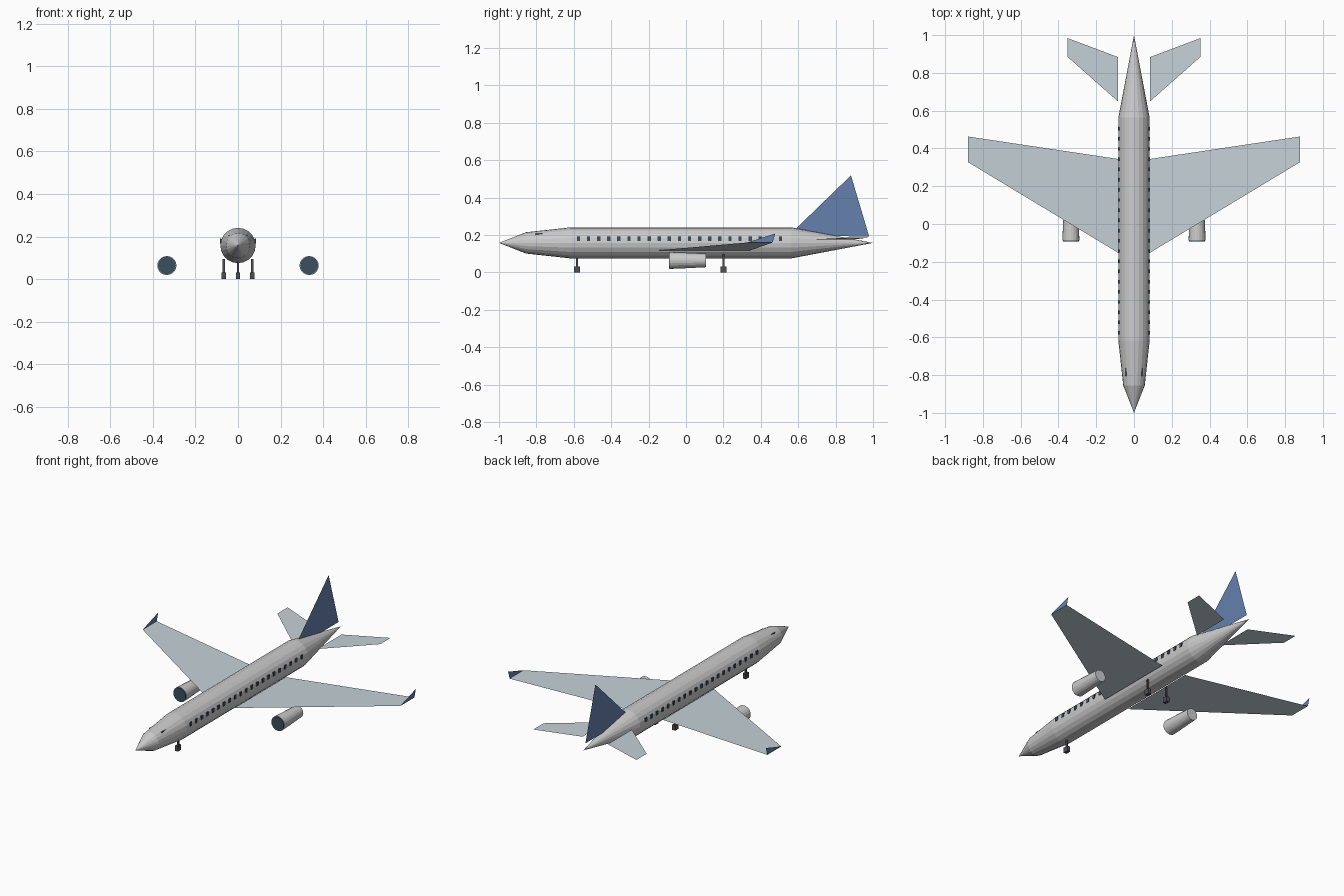
import bpy, math

if "Cube" in bpy.data.objects:
    bpy.data.objects.remove(bpy.data.objects["Cube"])


def material(name, rgb):
    m = bpy.data.materials.new(name)
    m.diffuse_color = (*rgb, 1)
    m.use_nodes = True
    m.node_tree.nodes["Principled BSDF"].inputs["Base Color"].default_value = m.diffuse_color
    return m


WING = material("wing_grey", (0.56, 0.64, 0.68))
BLUE = material("tail_blue", (0.13, 0.22, 0.42))
GLASS = material("dark_glass", (0.04, 0.08, 0.11))
DARK = material("gear_dark", (0.08, 0.08, 0.09))


def make(name, verts, faces, mat=None):
    me = bpy.data.meshes.new(name)
    me.from_pydata(verts, [], faces)
    if mat:
        me.materials.append(mat)
    ob = bpy.data.objects.new(name, me)
    bpy.context.collection.objects.link(ob)
    return ob


def lathe(name, profile, x, z, n, mat=None):
    """Revolve (y, radius) points about a lengthwise axis; blunt ends get caps."""
    verts, faces, rings = [], [], []
    for y, r in profile:
        count = n if r > 0 else 1
        rings.append([len(verts) + i for i in range(count)])
        for i in range(count):
            a = 2 * math.pi * i / n
            verts.append((x + r * math.cos(a), y, z + r * math.sin(a)))
    for a, b in zip(rings, rings[1:]):
        for i in range(n):
            j = (i + 1) % n
            quad = [a[i % len(a)], b[i % len(b)], b[j % len(b)], a[j % len(a)]]
            faces.append(list(dict.fromkeys(quad)))
    if len(rings[0]) > 1:
        faces.append(rings[0])
    if len(rings[-1]) > 1:
        faces.append(rings[-1][::-1])
    return make(name, verts, faces, mat)


def box(name, centre, size, mat):
    bpy.ops.mesh.primitive_cube_add(size=1, location=centre)
    ob = bpy.context.object
    ob.name = name
    ob.scale = size
    ob.data.materials.append(mat)
    return ob


def sheet(name, pts, side, mat):
    """Flat single-surface panel, mirrored by side, facing up or outward."""
    order = list(range(len(pts)))
    return make(name, [(side * x, y, z) for x, y, z in pts],
                [order if side > 0 else order[::-1]], mat)


# Fuselage and tail fin
AXIS = 0.158
lathe("fuselage", [(-1, 0), (-0.855, 0.057), (-0.617, 0.083), (0.563, 0.083), (1, 0)],
      0, AXIS, 20)
sheet("tail_fin", [(0, 0.547, 0.195), (0, 0.979, 0.193), (0, 0.882, 0.519)], 1, BLUE)

# Cockpit glazing, mostly buried in the nose
box("cockpit_window", (0, -0.78, 0.193), (0.088, 0.05, 0.03), GLASS)

for side, label in ((1, "right"), (-1, "left")):
    # Wing, winglet and tailplane
    sheet(label + "_wing", [(0.083, -0.153, 0.118), (0.878, 0.327, 0.16),
                            (0.878, 0.463, 0.16), (0.083, 0.344, 0.118)], side, WING)
    sheet(label + "_winglet", [(0.878, 0.327, 0.16), (0.878, 0.463, 0.16),
                               (0.878, 0.477, 0.208)], side, BLUE)
    sheet(label + "_tailplane", [(0.086, 0.65, 0.175), (0.351, 0.884, 0.187),
                                 (0.351, 0.984, 0.187), (0.086, 0.884, 0.175)], side, WING)
    # Engine with dark intake
    lathe(label + "_engine", [(-0.088, 0.045), (-0.03, 0.043), (0.107, 0.036)],
          side * 0.334, 0.064, 20)
    lathe(label + "_intake", [(-0.092, 0.042), (-0.086, 0.042)],
          side * 0.334, 0.064, 20, GLASS)
    # Cabin windows
    for i in range(21):
        box(f"{label}_window_{i + 1}", (side * 0.081, -0.575 + 0.054 * i, 0.18),
            (0.006, 0.018, 0.024), GLASS)

# Landing gear
for label, x, y in (("nose", 0, -0.583), ("right", 0.067, 0.2), ("left", -0.067, 0.2)):
    box(label + "_gear_strut", (x, y, 0.06), (0.01, 0.01, 0.07), DARK)
    box(label + "_gear_wheel", (x, y, 0.016), (0.02, 0.032, 0.032), DARK)
